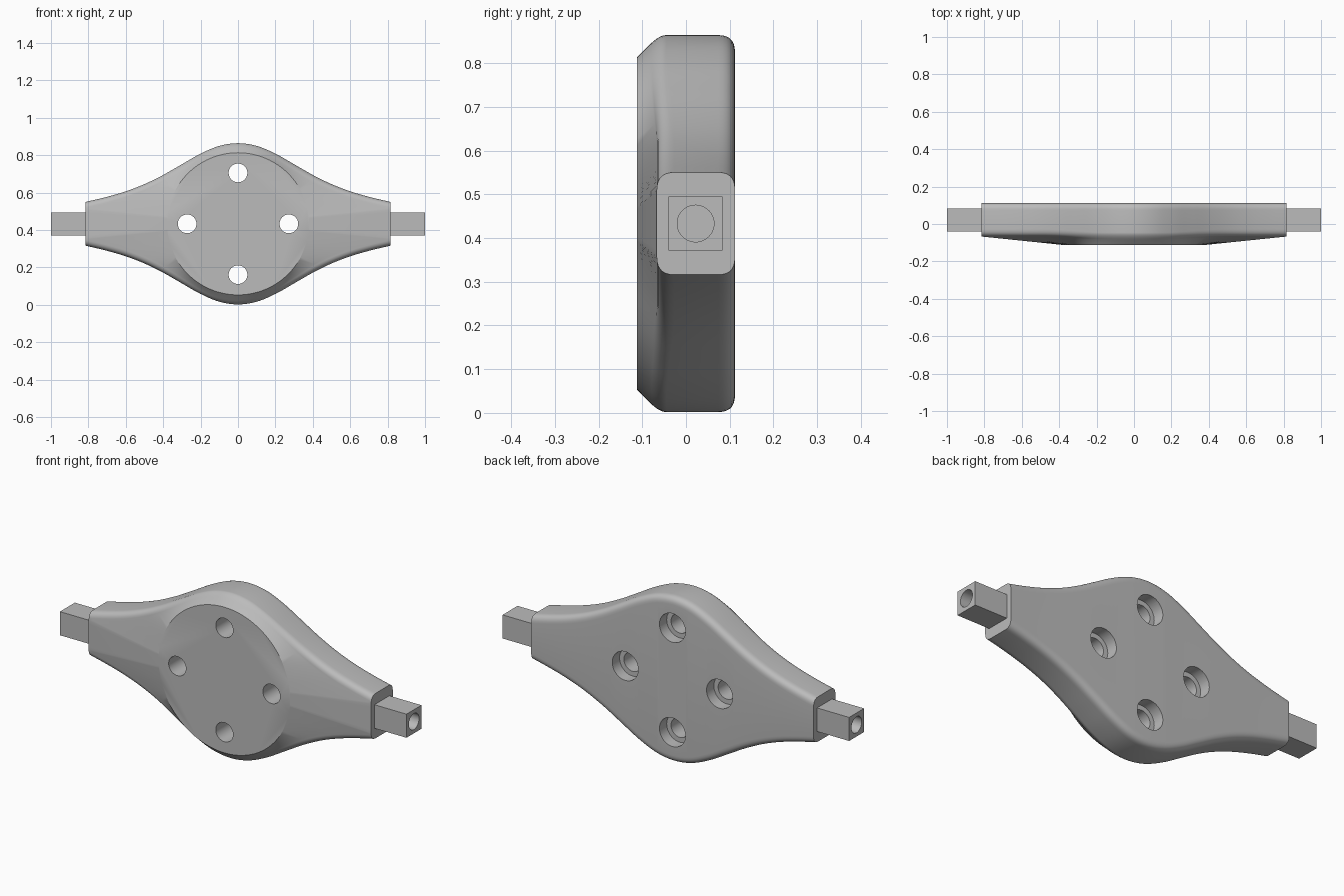
import bpy, bmesh, math
from mathutils import Matrix, Vector

if "Cube" in bpy.data.objects:
    bpy.data.objects.remove(bpy.data.objects["Cube"], do_unlink=True)

MID = 0.433          # height of the centre line
END = 0.815          # half length of the body
BACK, FRONT, END_FRONT = 0.112, -0.112, -0.067
DISC = 0.38          # radius of the flat front disc

grey = bpy.data.materials.new("plain_grey")
grey.use_nodes = True
colour = (0.5, 0.5, 0.5, 1)
grey.diffuse_color = colour
grey.node_tree.nodes["Principled BSDF"].inputs["Base Color"].default_value = colour


def make_object(name, bm):
    bmesh.ops.recalc_face_normals(bm, faces=bm.faces)
    mesh = bpy.data.meshes.new(name)
    bm.to_mesh(mesh)
    bm.free()
    mesh.materials.append(grey)
    obj = bpy.data.objects.new(name, mesh)
    bpy.context.collection.objects.link(obj)
    return obj


def cylinder(bm, radius, start, end, axis, sides=40):
    """Closed cylinder between two points on the given axis."""
    a, b = Vector(start), Vector(end)
    turn = Matrix.Rotation(math.pi / 2, 4, axis)
    bmesh.ops.create_cone(bm, cap_ends=True, segments=sides, radius1=radius,
                          radius2=radius, depth=(b - a).length,
                          matrix=Matrix.Translation((a + b) / 2) @ turn)


def cut(obj, bm):
    """Subtract the cutter mesh, then drop the cutter."""
    cutter = make_object("cutter", bm)
    cutter.hide_render = True
    mod = obj.modifiers.new("cut", "BOOLEAN")
    mod.operation, mod.solver, mod.object = "DIFFERENCE", "EXACT", cutter
    mod.use_self = True
    bpy.context.view_layer.objects.active = obj
    bpy.ops.object.modifier_apply(modifier=mod.name)
    bpy.data.objects.remove(cutter, do_unlink=True)


def smooth(obj):
    bpy.ops.object.select_all(action="DESELECT")
    obj.select_set(True)
    bpy.context.view_layer.objects.active = obj
    bpy.ops.object.shade_smooth_by_angle(angle=math.radians(28))


# Bell-shaped outline: half heights at even steps of x
HALF = [0.431, 0.416, 0.373, 0.315, 0.257, 0.208, 0.17, 0.141, 0.117]


def half_height(x):
    s = abs(x) / END * (len(HALF) - 1)
    s *= 1.0
    i = min(int(s), len(HALF) - 2)
    t = s - i
    p0 = HALF[abs(i - 1)]
    p1, p2 = HALF[i], HALF[i + 1]
    p3 = HALF[i + 2] if i + 2 < len(HALF) else 2 * p2 - p1
    return 0.5 * (2 * p1 + (p2 - p0) * t + (2 * p0 - 5 * p1 + 4 * p2 - p3) * t * t
                  + (3 * p1 - p0 - 3 * p2 + p3) * t ** 3)


def bezier(a, b, c, steps=7):
    return [tuple(p * (1 - t) ** 2 + 2 * q * t * (1 - t) + r * t * t
                  for p, q, r in zip(a, b, c))
            for t in (k / steps for k in range(steps + 1))]


def edge_profile(x):
    """(y, half height) points from the front rim round to the back rim."""
    h = half_height(x)
    w = min(max((abs(x) - 0.15) / 0.35, 0), 1)
    w = w * w * (3 - 2 * w)
    mix = lambda a, b: a + (b - a) * w
    slope = (half_height(x + 0.01) - half_height(x - 0.01)) / 0.02 if abs(x) < 0.8 else 0.2
    k = math.sqrt(1 + slope * slope)
    front = bezier((mix(-0.085, END_FRONT), h - mix(0.024, 0.04) * k),
                   (mix(-0.062, END_FRONT), h), (mix(-0.045, -0.027), h))
    r = 0.038
    back = bezier((BACK - r, h), (BACK, h), (BACK, h - r * k))
    return front + back


# Body: sections along x joined to a flat front disc
bm = bmesh.new()
COLS = 72
xs = [-END + 2 * END * i / COLS for i in range(COLS + 1)]
upper, lower = [], []
for x in xs:
    prof = edge_profile(x)
    upper.append([bm.verts.new((x, y, MID + z)) for y, z in prof])
    lower.append([bm.verts.new((x, y, MID - z)) for y, z in prof])
for side in (upper, lower):
    for a, b in zip(side, side[1:]):
        for j in range(len(a) - 1):
            bm.faces.new((a[j], a[j + 1], b[j + 1], b[j]))
for i in range(COLS):
    bm.faces.new((upper[i][-1], upper[i + 1][-1], lower[i + 1][-1], lower[i][-1]))

# Front: rim loop blended in to the disc
SPLIT = 10


def end_column(i):
    a, b = upper[i][0].co, lower[i][0].co
    return [bm.verts.new(a.lerp(b, k / SPLIT)) for k in range(1, SPLIT)]


right, left = end_column(COLS), end_column(0)
rim = ([u[0] for u in upper] + right + [v[0] for v in reversed(lower)]
       + list(reversed(left)))
disc = []
for v in rim:
    d = Vector((v.co.x, 0, v.co.z - MID)).normalized() * DISC
    disc.append(bm.verts.new((d.x, FRONT, MID + d.z)))
for k in range(len(rim)):
    n = (k + 1) % len(rim)
    bm.faces.new((rim[k], rim[n], disc[n], disc[k]))
bm.faces.new(disc)
for i, column in ((0, left), (COLS, right)):
    bm.faces.new(list(reversed(upper[i])) + column + lower[i])
body = make_object("body", bm)

# Four bolt holes, counterbored from the back
OFF = 0.272
spots = ((OFF, 0), (-OFF, 0), (0, OFF), (0, -OFF))
for radius, start in ((0.05, -0.2), (0.075, 0.052)):
    bm = bmesh.new()
    for dx, dz in spots:
        cylinder(bm, radius, (dx, start, MID + dz), (dx, 0.2, MID + dz), "X")
    cut(body, bm)
smooth(body)

# Square end stubs with round bores
STUB_Y = 0.022
for name, s in (("left_stub", 1), ("right_stub", -1)):
    bm = bmesh.new()
    bmesh.ops.create_cube(bm, size=1)
    bmesh.ops.scale(bm, vec=(1 - END + 0.005, 0.123, 0.123), verts=bm.verts)
    bmesh.ops.translate(bm, vec=(s * (1 + END - 0.005) / 2, STUB_Y, MID), verts=bm.verts)
    stub = make_object(name, bm)
    bm = bmesh.new()
    cylinder(bm, 0.042, (s * (END + 0.005), STUB_Y, MID), (s * 1.1, STUB_Y, MID), "Y")
    cut(stub, bm)
    smooth(stub)
